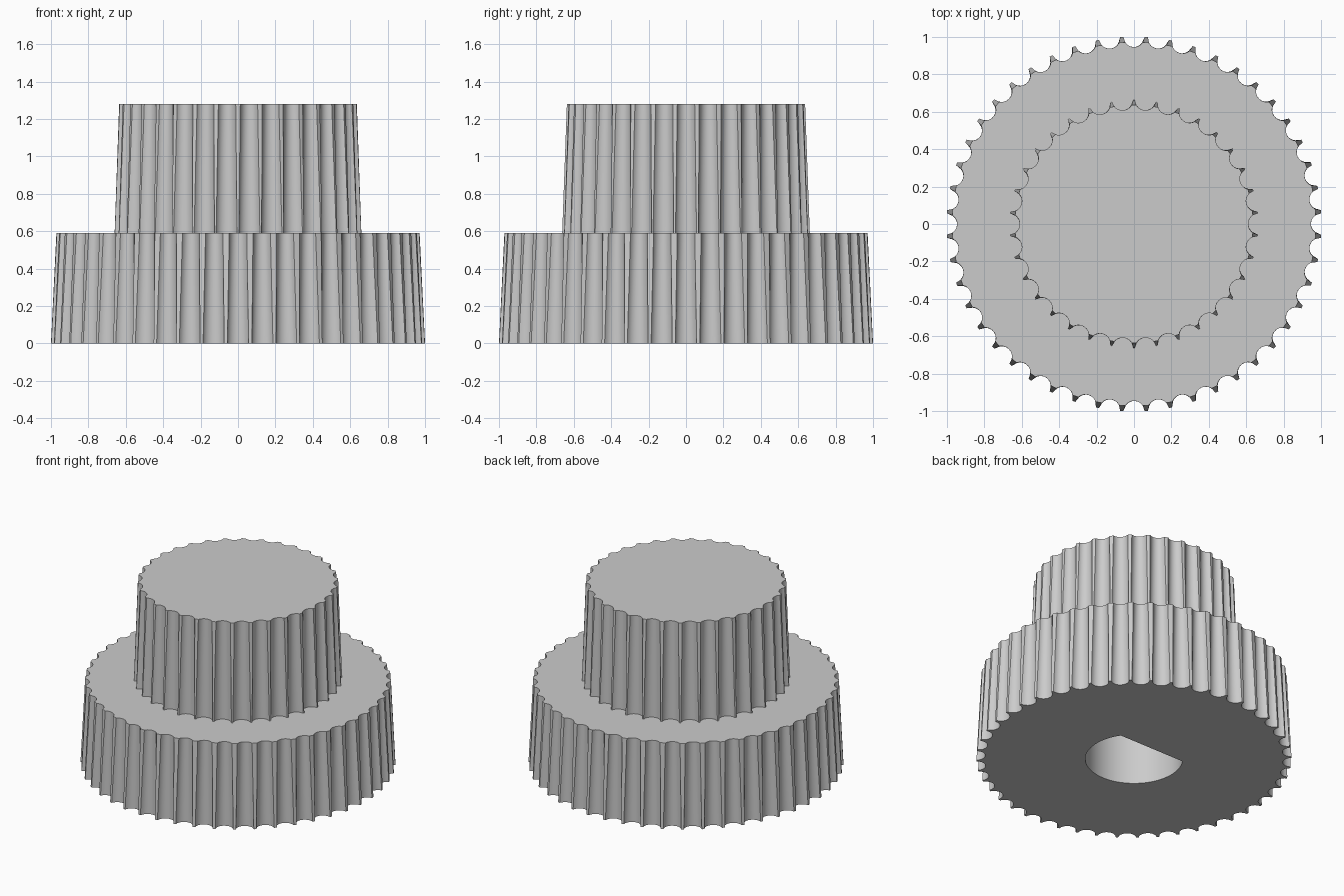
import bpy
import bmesh
from math import sin, cos, acos, pi, sqrt
from mathutils import Matrix, Vector

cube = bpy.data.objects.get("Cube")
if cube:
    bpy.data.objects.remove(cube, do_unlink=True)

GREY = (0.6, 0.6, 0.6, 1.0)
grey = bpy.data.materials.new("grey_plastic")
grey.use_nodes = True
grey.diffuse_color = GREY
grey.node_tree.nodes["Principled BSDF"].inputs["Base Color"].default_value = GREY

FLUTE_RADIUS = 0.057
ARC_STEPS = 10


def loft(name, lower, upper):
    """Closed solid between two rings of equal length."""
    bm = bmesh.new()
    low = [bm.verts.new(p) for p in lower]
    high = [bm.verts.new(p) for p in upper]
    count = len(low)
    for i in range(count):
        j = (i + 1) % count
        bm.faces.new((low[i], low[j], high[j], high[i]))
    bm.faces.new(low[::-1])
    bm.faces.new(high)
    mesh = bpy.data.meshes.new(name)
    bm.to_mesh(mesh)
    bm.free()
    mesh.materials.append(grey)
    obj = bpy.data.objects.new(name, mesh)
    bpy.context.collection.objects.link(obj)
    return obj


def fluted_ring(rim, centre, flutes, z):
    """Circle of radius rim with round flutes cut around it."""
    a = FLUTE_RADIUS
    limit = acos((centre**2 + a**2 - rim**2) / (2 * centre * a))
    points = []
    for f in range(flutes):
        turn = Matrix.Rotation(2 * pi * f / flutes, 3, 'Z')
        for s in range(ARC_STEPS + 1):
            t = limit * (2 * s / ARC_STEPS - 1)
            points.append(turn @ Vector((centre - a * cos(t), a * sin(t), z)))
    return points


def tier(name, flutes, centre, rim_low, rim_high, z_low, z_high):
    return loft(name, fluted_ring(rim_low, centre, flutes, z_low),
                fluted_ring(rim_high, centre, flutes, z_high))


# Wide skirt and narrower grip, both slightly tapered with upright flutes
skirt = tier("skirt", 48, 1.003, 1.0015, 0.972, 0, 0.59)
grip = tier("grip", 34, 0.668, 0.662, 0.637, 0.59, 1.28)

# D-shaped shaft socket, flat towards the back
SOCKET_RADIUS, FLAT, STEPS = 0.31, 0.175, 48
half = acos(FLAT / SOCKET_RADIUS)


def socket_ring(z):
    angles = [pi / 2 + half + (2 * pi - 2 * half) * i / STEPS for i in range(STEPS + 1)]
    return [(SOCKET_RADIUS * cos(t), SOCKET_RADIUS * sin(t), z) for t in angles]


cutter = loft("socket_cutter", socket_ring(-0.1), socket_ring(1.0))
cutter.hide_render = True

for part in (skirt, grip):
    bpy.ops.object.select_all(action='DESELECT')
    part.select_set(True)
    bpy.context.view_layer.objects.active = part
    cut = part.modifiers.new("socket", 'BOOLEAN')
    cut.operation = 'DIFFERENCE'
    cut.solver = 'EXACT'
    cut.object = cutter
    bpy.ops.object.modifier_apply(modifier=cut.name)
    bpy.ops.object.shade_smooth_by_angle(angle=pi / 6)

bpy.data.objects.remove(cutter, do_unlink=True)
